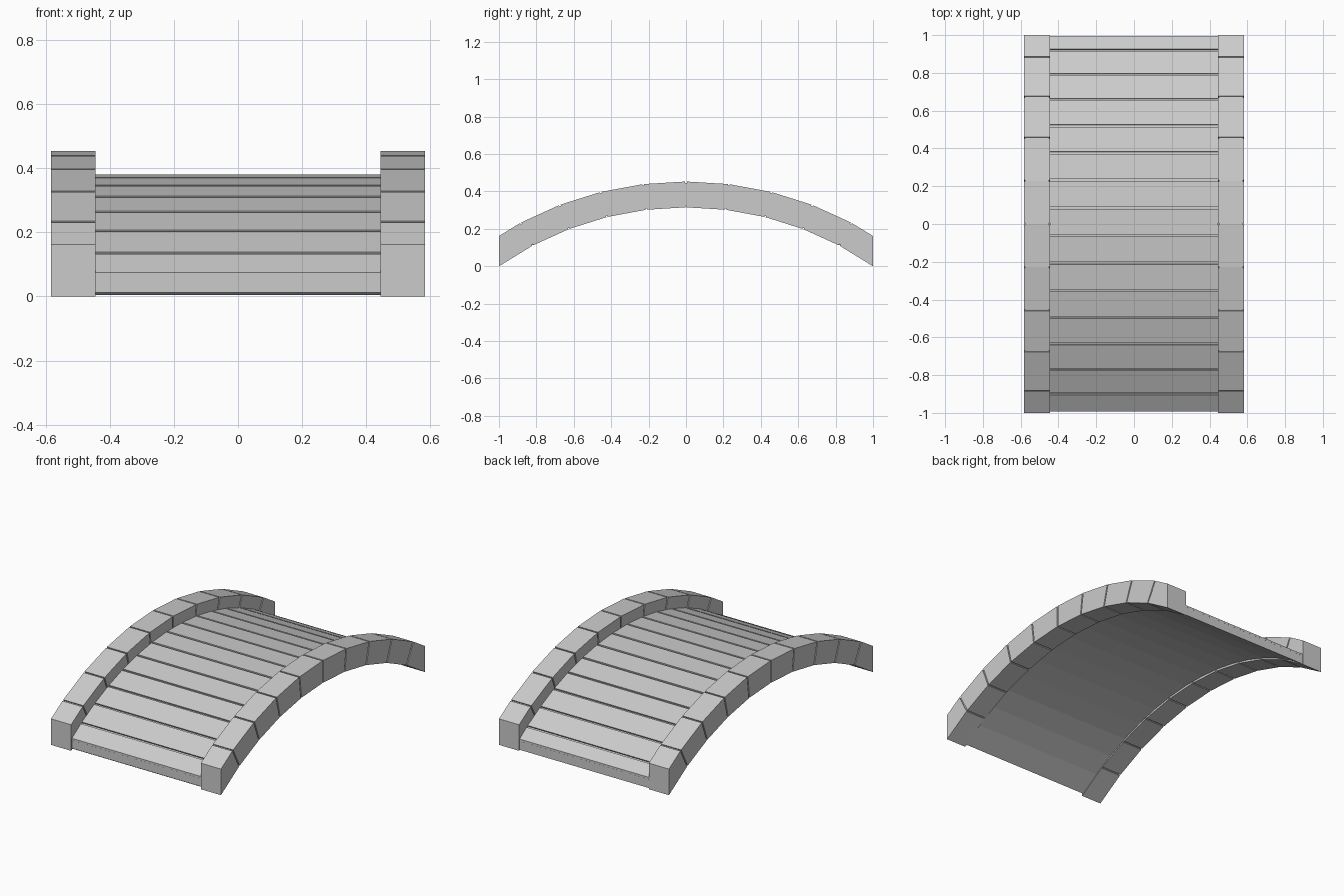
import bpy
import bmesh
from math import sin, cos, radians
from mathutils import Vector

cube = bpy.data.objects.get("Cube")
if cube:
    bpy.data.objects.remove(cube, do_unlink=True)

stone = bpy.data.materials.new("pale grey")
stone.use_nodes = True
GREY = (0.6, 0.6, 0.6, 1.0)
stone.diffuse_color = GREY
stone.node_tree.nodes["Principled BSDF"].inputs["Base Color"].default_value = GREY


def arc_blocks(bm, angles, gap, r_in, r_out, x0, x1, centre_z):
    """Straight-sided blocks between neighbouring angles of an arch."""
    for a0, a1 in zip(angles, angles[1:]):
        corners = [(a0 + gap, r_in), (a0 + gap, r_out),
                   (a1 - gap, r_out), (a1 - gap, r_in)]
        rings = []
        for x in (x0, x1):
            rings.append([bm.verts.new((x, r * sin(radians(a)), centre_z + r * cos(radians(a))))
                          for a, r in corners])
        bm.faces.new(rings[0])
        bm.faces.new(rings[1][::-1])
        for i in range(4):
            j = (i + 1) % 4
            bm.faces.new((rings[0][j], rings[0][i], rings[1][i], rings[1][j]))


def finish(bm, name, y_min, y_max):
    """Trim both ends upright, close the cuts and make the object."""
    for y, side in ((y_min, -1), (y_max, 1)):
        geom = bm.verts[:] + bm.edges[:] + bm.faces[:]
        cut = bmesh.ops.bisect_plane(bm, geom=geom, plane_co=Vector((0, y, 0)),
                                     plane_no=Vector((0, side, 0)), clear_outer=True)
        edges = [e for e in cut["geom_cut"] if isinstance(e, bmesh.types.BMEdge)]
        if edges:
            bmesh.ops.holes_fill(bm, edges=edges, sides=0)
    bmesh.ops.recalc_face_normals(bm, faces=bm.faces[:])
    mesh = bpy.data.meshes.new(name)
    bm.to_mesh(mesh)
    bm.free()
    mesh.materials.append(stone)
    obj = bpy.data.objects.new(name, mesh)
    bpy.context.collection.objects.link(obj)
    return obj


# Side walls: ten wedge blocks each, with a recessed core showing in the joints
RAIL_Z, RAIL_IN, RAIL_OUT = -1.43, 1.745, 1.883
IN_X, OUT_X = 0.445, 0.583
rail_angles = [7 * i for i in range(-5, 6)]
for side, name in ((1, "left"), (-1, "right")):
    bm = bmesh.new()
    # The end blocks run past the trim line, so only the joints get gaps
    arc_blocks(bm, rail_angles, 0.13, RAIL_IN, RAIL_OUT, side * IN_X, side * OUT_X, RAIL_Z)
    bm.verts.ensure_lookup_table()
    for v in bm.verts:
        if abs(v.co.y) > 0.99:
            r = RAIL_OUT if abs(v.co.y) > 1.03 else RAIL_IN
            a = radians(35)
            v.co.y = r * sin(a) * (1 if v.co.y > 0 else -1)
            v.co.z = RAIL_Z + r * cos(a)
    finish(bm, name + "_wall_blocks", -1, 1)

    bm = bmesh.new()
    arc_blocks(bm, rail_angles, 0, RAIL_IN + 0.007, RAIL_OUT - 0.007,
               side * (IN_X + 0.005), side * (OUT_X - 0.005), RAIL_Z)
    finish(bm, name + "_wall_core", -0.995, 0.995)

# Deck: planks with narrow gaps over a faceted slab
DECK_Z, DECK_IN, DECK_OUT = -1.378, 1.705, 1.76
STEP, SHIFT, GROOVE = 4.79, 0.42, 0.01
plank_angles = [SHIFT + STEP * (i + 0.5) for i in range(-8, 8)]
bm = bmesh.new()
arc_blocks(bm, plank_angles, 0.2, DECK_OUT - GROOVE, DECK_OUT, -IN_X, IN_X, DECK_Z)
finish(bm, "deck_planks", -0.992, 0.996)

bm = bmesh.new()
arc_blocks(bm, plank_angles, 0, DECK_IN, DECK_OUT - GROOVE, -IN_X, IN_X, DECK_Z)
finish(bm, "deck_slab", -0.992, 0.996)
